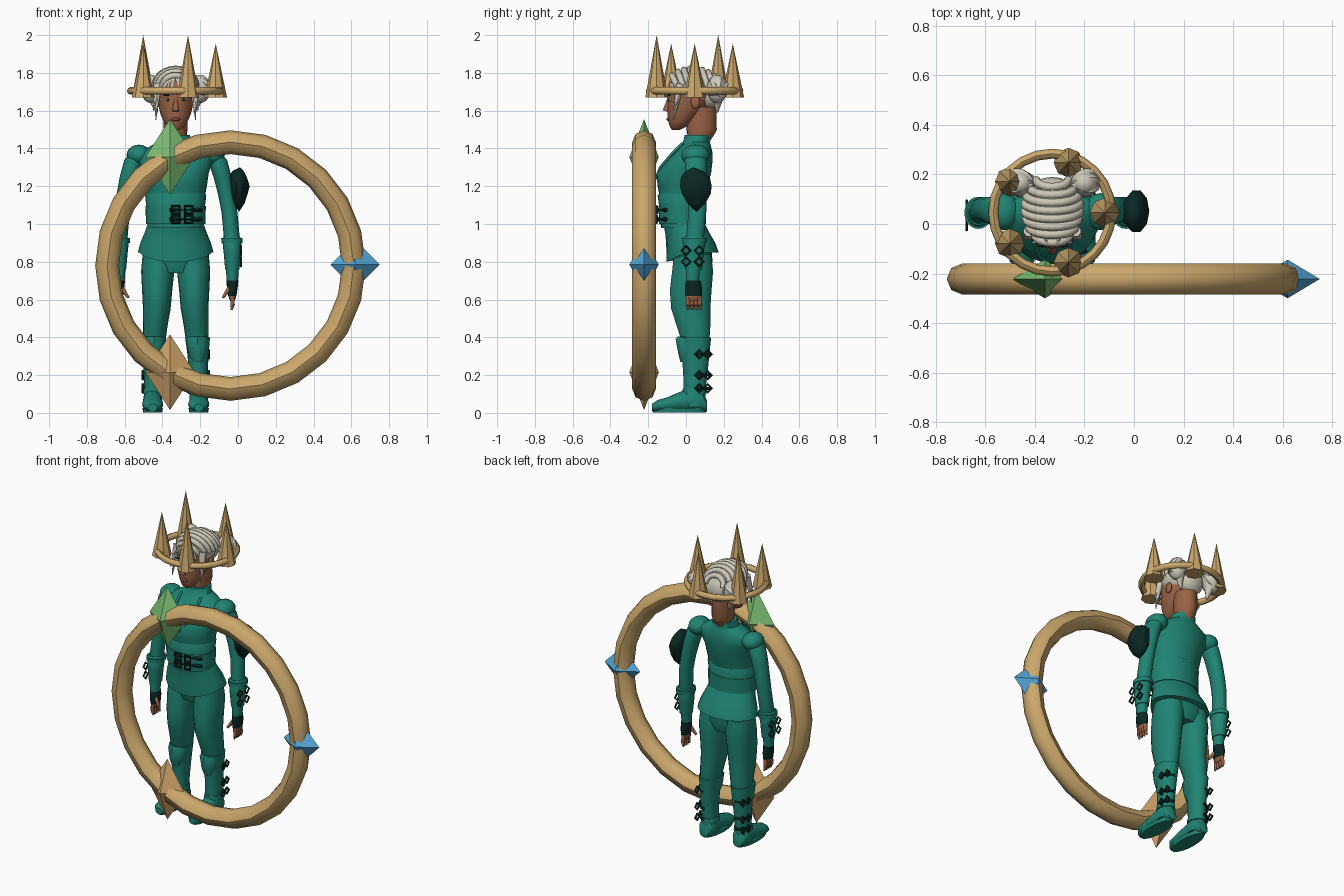
import bpy
import bmesh
from math import sin, cos, pi, radians
from mathutils import Vector, Matrix

cube = bpy.data.objects.get("Cube")
if cube:
    bpy.data.objects.remove(cube)

CX = -0.33                      # everything is laid out around the figure's axis


def paint(name, *rgb):
    m = bpy.data.materials.new(name)
    m.use_nodes = True
    m.diffuse_color = (*rgb, 1)
    m.node_tree.nodes["Principled BSDF"].inputs["Base Color"].default_value = (*rgb, 1)
    return m


teal = paint("teal cloth", .014, .23, .17)
black = paint("dark leather", .003, .02, .018)
skin = paint("skin", .32, .125, .06)
hair = paint("pale hair", .62, .58, .48)
gold = paint("gold", .6, .39, .15)
tan = paint("tan gem", .62, .36, .14)
green = paint("green gem", .2, .52, .17)
blue = paint("blue gem", .09, .4, .7)
lip = paint("lips", .22, .06, .04)


def finish(obj, name, mat, smooth=True, angle=45):
    obj.name = name
    obj.data.materials.append(mat)
    for p in obj.data.polygons:
        p.use_smooth = smooth
    if smooth:
        obj.data.set_sharp_from_angle(angle=radians(angle))
    return obj


def make(bm, name, mat, smooth=True):
    bmesh.ops.remove_doubles(bm, verts=bm.verts[:], dist=1e-5)
    bmesh.ops.recalc_face_normals(bm, faces=bm.faces[:])
    mesh = bpy.data.meshes.new(name)
    bm.to_mesh(mesh)
    bm.free()
    obj = bpy.data.objects.new(name, mesh)
    bpy.context.collection.objects.link(obj)
    obj.location.x = CX
    return finish(obj, name, mat, smooth)


def loft(name, mat, rows, n=20, along_y=False, smooth=True):
    """Rows are (position on axis, centre a, centre b, radius a, radius b)."""
    bm = bmesh.new()
    rings = []
    for u, a, b, ra, rb in rows:
        ring = []
        for i in range(n):
            t = 2 * pi * i / n
            p, q = a + ra * cos(t), b + rb * sin(t)
            ring.append(bm.verts.new((p, u, q) if along_y else (p, q, u)))
        rings.append(ring)
    for lo, hi in zip(rings, rings[1:]):
        for i in range(n):
            j = (i + 1) % n
            bm.faces.new((lo[i], lo[j], hi[j], hi[i]))
    for ring, row in ((rings[0], rows[0]), (rings[-1], rows[-1])):
        if row[3] > 0:
            bm.faces.new(ring)
    return make(bm, name, mat, smooth)


def ball(name, mat, centre, radii):
    bm = bmesh.new()
    m = Matrix.Translation(centre) @ Matrix.Diagonal((*radii, 1))
    bmesh.ops.create_uvsphere(bm, u_segments=16, v_segments=10, radius=1, matrix=m)
    return make(bm, name, mat)


def taper(name, mat, start, end, r0, r1, n=8, smooth=True):
    a, b = Vector(start), Vector(end)
    d = b - a
    m = Matrix.Translation((a + b) / 2) @ d.to_track_quat('Z', 'Y').to_matrix().to_4x4()
    bm = bmesh.new()
    bmesh.ops.create_cone(bm, cap_ends=True, segments=n, radius1=r0, radius2=r1,
                          depth=d.length, matrix=m)
    return make(bm, name, mat, smooth)


def hoop(name, mat, centre, R, r, rot=(0, 0, 0), n=24, m=8, scale=(1, 1, 1)):
    bpy.ops.mesh.primitive_torus_add(major_radius=R, minor_radius=r, major_segments=n,
                                     minor_segments=m, rotation=rot,
                                     location=(centre[0] + CX, centre[1], centre[2]))
    obj = bpy.context.object
    obj.scale = scale
    return finish(obj, name, mat)


def strand(name, mat, points, r):
    c = bpy.data.curves.new(name, 'CURVE')
    c.dimensions = '3D'
    c.bevel_depth = r
    c.bevel_resolution = 2
    s = c.splines.new('POLY')
    s.points.add(len(points) - 1)
    for p, co in zip(s.points, points):
        p.co = (*co, 1)
    obj = bpy.data.objects.new(name, c)
    bpy.context.collection.objects.link(obj)
    obj.location.x = CX
    c.materials.append(mat)


# Great ring with its three gems
hoop("great_ring", gold, (.29, -.222, .78), .653, .063, (pi / 2, 0, 0))
for name, mat, x, z, h in (("green_gem", green, -.03, 1.355, .2),
                           ("tan_gem", tan, -.03, .215, .2),
                           ("blue_gem", blue, .95, .785, .13)):
    loft(name, mat, [(z - h, x, -.222, 0, 0), (z, x, -.222, .13, .078),
                     (z + h, x, -.222, 0, 0)], n=4, smooth=False)

# Crown
hoop("crown_band", gold, (0, .046, 1.705), .238, .02)
for i in range(5):
    t = 2 * pi * i / 5
    x, y = .212 * cos(t), .046 + .212 * sin(t)
    taper("crown_spike", gold, (x, y, 1.67), (x, y, 2 if i in (2, 4) else 1.955), .06, 0, 8, False)

# Torso, corset and jacket skirt
loft("torso", teal, [(.95, 0, 0, .15, .11), (1.05, 0, -.02, .143, .108), (1.12, 0, -.02, .15, .115),
                     (1.2, 0, -.018, .165, .132), (1.27, 0, -.012, .175, .145),
                     (1.33, 0, .015, .195, .125), (1.38, 0, .04, .19, .1),
                     (1.42, 0, .05, .12, .08), (1.435, 0, .055, .085, .07),
                     (1.47, 0, .065, .075, .072)], n=24)
loft("corset", teal, [(.98, 0, -.015, .15, .118), (1.05, 0, -.02, .15, .116),
                      (1.15, 0, -.02, .162, .13), (1.165, 0, -.02, .155, .12)], n=24)
loft("corset_band", teal, [(1.0, 0, -.018, .157, .124), (1.095, 0, -.02, .16, .126)], n=24)
skirt = loft("jacket_skirt", teal, [(.85, 0, .035, .2, .138), (.9, 0, .025, .187, .13),
                                    (.96, 0, .005, .162, .115), (1.0, 0, -.01, .148, .11)], n=24)
for v in skirt.data.vertices:
    if v.co.z < .87:
        v.co.z -= max(0, -v.co.y) * .5
loft("hips", teal, [(.74, 0, .035, .12, .085), (.8, 0, .035, .172, .105), (.9, 0, .03, .17, .105)])
for s in (-1, 1):
    strand("lapel", teal, [(s * .07, -.015, 1.43), (s * .075, -.075, 1.37),
                           (s * .05, -.135, 1.3), (0, -.158, 1.24)], .008)
for z in (1.075, 1.025):
    for x in (0, .07):
        hoop("belt_buckle", black, (x, -.155, z), .028, .007, (pi / 2, pi / 4, 0), 4, 6)
    taper("belt_strap", black, (-.03, -.15, z), (.14, -.105, z), .011, .011, 4)

# Arms, hands, legs and boots on both sides
for s in (-1, 1):
    side = "left_" if s > 0 else "right_"
    ball(side + "shoulder_cap", teal, (s * .195, .05, 1.365), (.065, .075, .055))
    loft(side + "sleeve", teal, [(z, s * x, y, r, r * 1.15) for z, x, y, r in (
        (1.39, .19, .05, .035), (1.34, .22, .05, .052), (1.25, .248, .055, .048),
        (1.15, .27, .06, .044), (1.06, .285, .06, .042), (.95, .295, .05, .042),
        (.8, .3, .04, .037), (.7, .3, .035, .03))], n=14)
    loft(side + "cuff", teal, [(.76, s * .3, .04, .038, .045), (.85, s * .3, .04, .046, .054),
                               (.92, s * .298, .045, .052, .06), (.935, s * .298, .045, .04, .05)])
    loft(side + "cuff_rim", teal, [(.9, s * .299, .045, .056, .064), (.925, s * .298, .045, .057, .065)])
    loft(side + "glove", black, [(.62, s * .3, .04, .022, .044), (.66, s * .3, .04, .028, .046),
                                 (.7, s * .3, .038, .032, .038)], n=12)
    for z in (.86, .8):
        for y in (.0, .07):
            hoop(side + "cuff_buckle", black, (s * .345, y, z), .024, .006,
                 (0, pi / 2, 0), 4, 6)
    ball(side + "palm", skin, (s * .3, .04, .625), (.02, .04, .04))
    for i in range(4):
        y = .01 + .02 * i
        knuckle = (s * .302, y * 1.05, .57)
        taper(side + "finger", skin, (s * .3, y, .62), knuckle, .012, .011)
        taper(side + "fingertip", skin, knuckle, (s * .295, y * 1.1, .545), .011, .006)
    taper(side + "thumb", skin, (s * .285, .02, .66), (s * .25, .005, .61), .014, .007)

    loft(side + "trouser_leg", teal, [(z, s * x, y, rx, ry) for z, x, y, rx, ry in (
        (.84, .09, .035, .085, .1), (.75, .095, .035, .088, .11), (.65, .098, .025, .08, .112),
        (.55, .1, .025, .073, .105), (.46, .108, .04, .065, .09), (.38, .114, .05, .06, .075),
        (.3, .117, .055, .052, .06))], n=18)
    loft(side + "boot_shaft", teal, [(.03, s * .122, .045, .05, .06), (.12, s * .12, .045, .046, .058),
                                     (.22, s * .12, .05, .05, .065), (.32, s * .118, .05, .057, .075),
                                     (.4, s * .116, .045, .066, .088), (.4, s * .115, .045, .055, .075)])
    loft(side + "knee_guard", teal, [(.27, s * .118, 0, .03, .03), (.31, s * .117, .01, .05, .05),
                                     (.39, s * .115, .02, .06, .075), (.405, s * .115, .02, .05, .065)], n=8)
    loft(side + "foot", teal, [(y, s * .122, z, rx, z - .008) for y, z, rx in (
        (.112, .035, .03), (.09, .06, .047), (.03, .07, .05), (-.04, .058, .05),
        (-.1, .045, .056), (-.15, .038, .05), (-.18, .028, .025))], along_y=True)
    loft(side + "sole", teal, [(.003, s * .122, -.035, .05, .14), (.025, s * .122, -.035, .054, .145)])
    loft(side + "ankle_fold", teal, [(.1, s * .12, .045, .054, .064), (.13, s * .12, .045, .05, .062)])
    for z in (.31, .2, .13):
        for y in (.07, .115):
            hoop(side + "boot_buckle", black, (s * (.185 - y * .15), y, z), .021, .007, (0, pi / 2, 0), 4, 6)
        strand(side + "boot_strap", black, [(s * .17, .05, z), (s * .165, .09, z),
                                            (s * .14, .115, z), (s * .115, .122, z)], .008)

# Shoulder pad worn on the left upper arm only
loft("arm_pad", black, [(1.065, .335, .055, 0, 0), (1.11, .335, .055, .03, .05),
                        (1.16, .335, .055, .046, .08), (1.2, .34, .052, .052, .088),
                        (1.25, .33, .05, .046, .08), (1.28, .33, .045, .03, .05),
                        (1.3, .34, .04, 0, 0)], n=10)

# Neck, head and face
loft("neck", skin, [(1.42, 0, .065, .05, .05), (1.48, 0, .08, .06, .074),
                    (1.5, 0, .083, .063, .08), (1.62, 0, .08, .065, .08)])
loft("head", skin, [(1.497, 0, -.055, .02, .018), (1.51, 0, -.045, .042, .038),
                    (1.54, 0, -.03, .062, .063), (1.58, 0, -.01, .08, .088),
                    (1.63, 0, .01, .092, .108), (1.69, 0, .025, .098, .125),
                    (1.75, 0, .03, .095, .12), (1.8, 0, .04, .06, .08)])
taper("nose", skin, (0, -.09, 1.665), (0, -.106, 1.597), .008, .018)
ball("mouth", lip, (0, -.092, 1.555), (.026, .012, .01))
for s in (-1, 1):
    ball("eye", hair, (s * .042, -.084, 1.658), (.017, .008, .008))
    ball("iris", black, (s * .042, -.091, 1.658), (.007, .004, .007))
    ball("brow", black, (s * .044, -.088, 1.682), (.024, .006, .004))
    ball("ear", skin, (s * .1, .05, 1.645), (.012, .025, .035))

# Hair: cap, swept strands, side locks and two rear buns
ball("hair_cap", hair, (0, .045, 1.728), (.116, .13, .1))
for i in range(8):
    y = -.065 + .032 * i
    k = (1 - ((y - .045) / .14) ** 2) ** .5
    strand("hair_strand", hair, [(.112 * k * cos(t), y - .03 * sin(t) + .02, 1.728 + .094 * k * sin(t))
                                 for t in [pi * j / 12 for j in range(13)]], .017)
for s in (-1, 1):
    for x, drop in ((.105, 1.55), (.118, 1.6), (.09, 1.64)):
        taper("side_lock", hair, (s * .095, -.03, 1.74), (s * x, -.065, drop), .022, .002)
    for x in (.02, .05, .08):
        taper("fringe", hair, (s * .01, -.06, 1.79), (s * x, -.1 + x * .3, 1.7), .022, .004)
    ball("hair_bun", hair, (s * .13, .165, 1.715), (.055, .055, .075))
    for tilt in (.4, 1.2, 2.2):
        hoop("bun_coil", hair, (s * .13, .165, 1.72), .045, .02, (tilt, s * .5, 0), 16, 6)
    taper("bun_tail", hair, (s * .12, .17, 1.68), (s * .1, .165, 1.59), .035, .005)
ball("hair_back", hair, (0, .13, 1.69), (.09, .06, .085))
